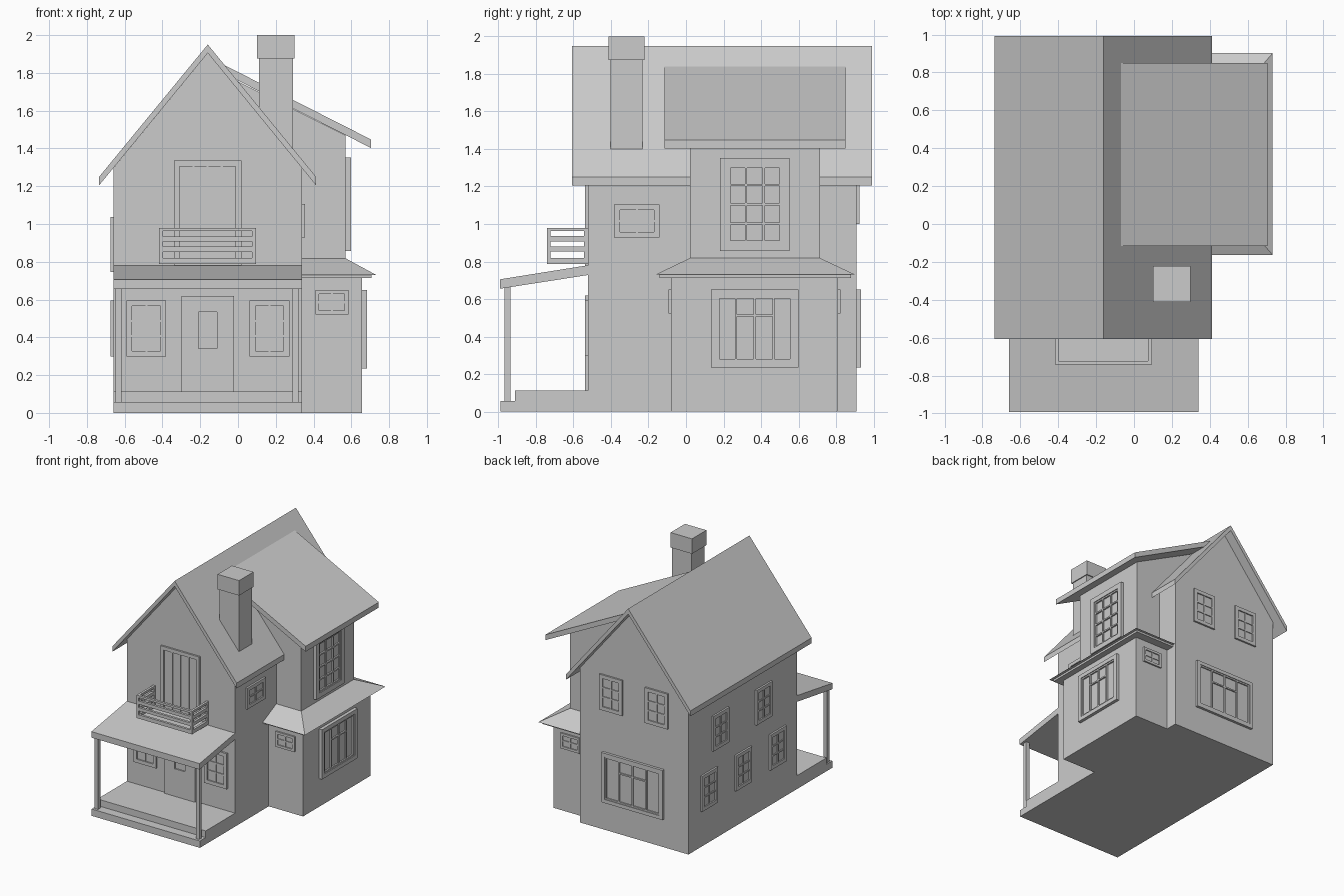
import bpy
import bmesh

old = bpy.data.objects.get("Cube")
if old:
    bpy.data.objects.remove(old, do_unlink=True)

grey = bpy.data.materials.new("plain grey")
grey.use_nodes = True
COLOUR = (0.6, 0.6, 0.6, 1)
grey.diffuse_color = COLOUR
grey.node_tree.nodes["Principled BSDF"].inputs["Base Color"].default_value = COLOUR


def finish(name, bm):
    bmesh.ops.recalc_face_normals(bm, faces=bm.faces)
    mesh = bpy.data.meshes.new(name)
    bm.to_mesh(mesh)
    bm.free()
    mesh.materials.append(grey)
    obj = bpy.data.objects.new(name, mesh)
    bpy.context.collection.objects.link(obj)
    return obj


def loft(bm, lower, upper):
    """Closed solid between two matching outlines."""
    a = [bm.verts.new(p) for p in lower]
    b = [bm.verts.new(p) for p in upper]
    bm.faces.new(a)
    bm.faces.new(b)
    for i in range(len(a)):
        j = (i + 1) % len(a)
        bm.faces.new((a[i], a[j], b[j], b[i]))


def rect(x0, x1, y0, y1, z):
    return [(x0, y0, z), (x1, y0, z), (x1, y1, z), (x0, y1, z)]


def boxes(name, items):
    bm = bmesh.new()
    for x0, x1, y0, y1, z0, z1 in items:
        loft(bm, rect(x0, x1, y0, y1, z0), rect(x0, x1, y0, y1, z1))
    return finish(name, bm)


def prism_y(name, profile, y0, y1):
    bm = bmesh.new()
    loft(bm, [(x, y0, z) for x, z in profile], [(x, y1, z) for x, z in profile])
    return finish(name, bm)


def prism_x(name, profile, x0, x1):
    bm = bmesh.new()
    loft(bm, [(x0, y, z) for y, z in profile], [(x1, y, z) for y, z in profile])
    return finish(name, bm)


# Wall extents shared by several parts
LEFT, RIGHT, FRONT, BACK, RIDGE = -0.66, 0.34, -0.523, 0.91, -0.16


def window(name, wall, u, v, cols, rows, frame=(0.03, 0.03, 0.03),
           depth=0.015, bar=0.012, transom=False):
    """Framed opening; wall = (axis, plane, outward sign), u/v = extents."""
    axis, plane, sign = wall
    (u0, u1), (v0, v1) = u, v
    side, low, top = frame
    a0, a1, b0, b1 = u0 + side, u1 - side, v0 + low, v1 - top
    # each piece: u range, v range, height above the wall
    pieces = [(u0, a0, v0, v1, depth), (a1, u1, v0, v1, depth),
              (a0, a1, v0, b0, depth), (a0, a1, b1, v1, depth),
              (a0, a1, b0, b1, depth * 0.3)]
    h = depth * 0.75
    if transom:  # inner sash ring
        pieces += [(a0, a0 + bar, b0, b1, h), (a1 - bar, a1, b0, b1, h),
                   (a0, a1, b0, b0 + bar, h), (a0, a1, b1 - bar, b1, h)]
    step = (a1 - a0) / cols
    for i in range(1, cols):
        c = a0 + i * step
        pieces.append((c - bar / 2, c + bar / 2, b0, b1, h))
    if transom == "upper":
        c = b0 + 0.7 * (b1 - b0)
        pieces.append((a0 + step, a1 - step, c - bar / 2, c + bar / 2, h))
    for j in range(1, rows):
        c = b0 + j * (b1 - b0) / rows
        pieces.append((a0, a1, c - bar / 2, c + bar / 2, h))
    items = []
    for p0, p1, q0, q1, d in pieces:
        n0, n1 = sorted((plane - sign * 0.005, plane + sign * d))
        items.append((n0, n1, p0, p1, q0, q1) if axis == "x"
                     else (p0, p1, n0, n1, q0, q1))
    return boxes(name, items)


# Main house and gable roof
prism_y("house_walls", [(LEFT, 0), (RIGHT, 0), (RIGHT, 1.296),
                        (RIDGE, 1.905), (LEFT, 1.296)], FRONT, BACK)
prism_y("main_roof", [(-0.735, 1.205), (-0.735, 1.25), (RIDGE, 1.95),
                      (0.413, 1.25), (0.413, 1.205), (RIDGE, 1.905)], -0.608, 0.992)

# Side wing, lower and upper storeys
boxes("wing_lower_walls", [(0.3, 0.657, -0.08, 0.81, 0, 0.73)])
prism_y("wing_upper_walls", [(0.0, 0.75), (0.57, 0.75), (0.57, 1.47), (0.0, 1.755)],
        0.02, 0.715)
prism_y("wing_roof", [(-0.07, 1.795), (-0.07, 1.84), (0.705, 1.447), (0.705, 1.402)],
        -0.115, 0.85)

# Skirt roof between the wing storeys
boxes("skirt_eave", [(0.3, 0.708, -0.14, 0.88, 0.713, 0.732)])
bm = bmesh.new()
loft(bm, rect(0.3, 0.732, -0.163, 0.902, 0.73), rect(0.3, 0.57, 0.02, 0.715, 0.818))
finish("skirt_roof", bm)

# Chimney
boxes("chimney", [(0.112, 0.29, -0.402, -0.232, 1.3, 1.88),
                  (0.1, 0.298, -0.412, -0.222, 1.875, 2.0)])

# Porch
boxes("porch_floor", [(LEFT, RIGHT, -0.988, FRONT, 0, 0.057),
                      (LEFT, RIGHT, -0.912, FRONT, 0.05, 0.112)])
prism_x("porch_roof", [(-0.992, 0.655), (-0.992, 0.705), (FRONT, 0.78), (FRONT, 0.728)],
        LEFT, RIGHT)
for side, x in (("right", -0.648), ("left", 0.288)):
    boxes("porch_post_" + side, [(x, x + 0.032, -0.968, -0.936, 0.05, 0.668)])

# Balcony: four rails around three sides, corner posts and floor
bx0, bx1, by, t = -0.418, 0.095, -0.742, 0.02
rails = [(bx0, bx1, by, FRONT, 0.788, 0.798)]
for z0, z1 in ((0.788, 0.82), (0.853, 0.88), (0.907, 0.935), (0.962, 0.98)):
    rails += [(bx0, bx1, by, by + t, z0, z1),
              (bx0, bx0 + t, by + t, FRONT, z0, z1),
              (bx1 - t, bx1, by + t, FRONT, z0, z1)]
for x in (bx0, bx1 - t):
    for y in (by, FRONT - t):
        rails.append((x, x + t, y, y + t, 0.788, 0.98))
boxes("balcony", rails)

# Doors and windows on the front
front = ("y", FRONT, -1)
LOW, LARGE = (0.298, 0.595), (0.235, 0.65)
window("front_door", front, (-0.3, -0.02), (0.112, 0.618), 1, 1, (0.092, 0.23, 0.085))
window("balcony_door", front, (-0.34, 0.018), (0.78, 1.335), 4, 1)
for side, x in (("right", -0.59), ("left", 0.062)):
    window("porch_window_" + side, front, (x, x + 0.21), LOW, 2, 3)

# Windows on the back
back = ("y", BACK, 1)
for side, x in (("right", -0.475), ("left", -0.055)):
    window("back_window_" + side, back, (x, x + 0.21), (1.0, 1.295), 2, 3)
window("back_large_window", back, (-0.435, 0.13), LARGE, 4, 1, depth=0.022,
       transom="upper")

# Windows on the blank long side
blank = ("x", LEFT, -1)
for i, y in enumerate((0.645, 0.197, -0.26)):
    window(f"side_lower_window_{i}", blank, (y - 0.105, y + 0.105), LOW, 2, 3)
for i, y in enumerate((0.495, -0.075)):
    window(f"side_upper_window_{i}", blank, (y - 0.105, y + 0.105), (0.745, 1.037), 2, 3)

# Windows on the wing side
window("small_side_window", ("x", RIGHT, 1), (-0.383, -0.14), (0.928, 1.105), 2, 2)
window("wing_upper_window", ("x", 0.57, 1), (0.182, 0.552), (0.857, 1.353), 3, 4,
       (0.042, 0.042, 0.042), 0.028, transom=True)
window("wing_lower_window", ("x", 0.657, 1), (0.132, 0.6), LARGE, 4, 1,
       (0.034, 0.034, 0.034), 0.027, transom="upper")
for side, wall in (("front", ("y", -0.08, -1)), ("back", ("y", 0.81, 1))):
    window("wing_small_window_" + side, wall, (0.41, 0.585), (0.522, 0.65), 2, 2,
           (0.02, 0.02, 0.02), 0.013)
